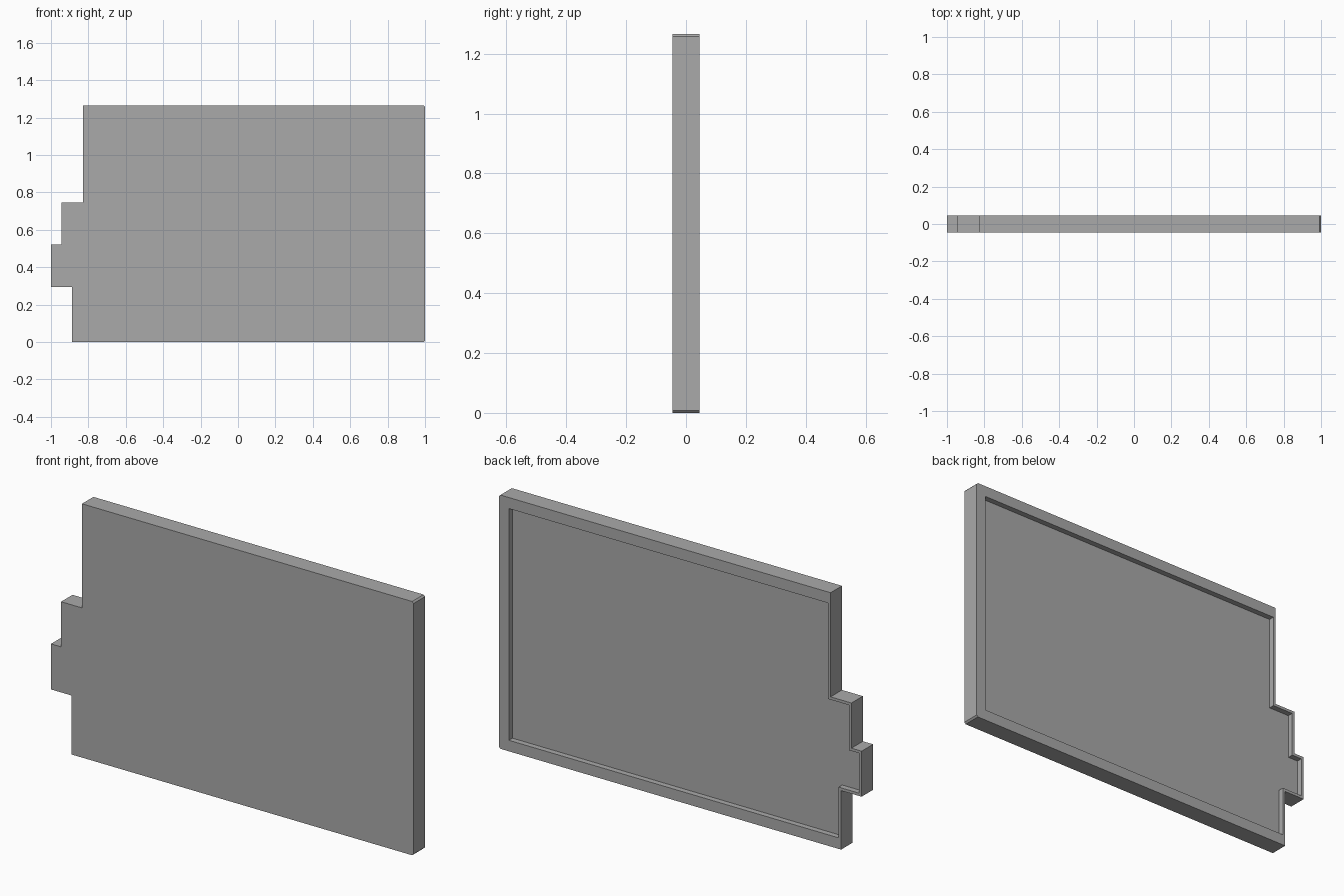
import bpy
import bmesh

cube = bpy.data.objects.get("Cube")
if cube:
    bpy.data.objects.remove(cube, do_unlink=True)

HALF = 0.045      # half thickness
DEPTH = 0.028     # depth of the back recess
WIDE = 0.055      # broad rim on the straight sides
THIN = 0.014      # narrow rim along the stepped side
CHAMFER = 0.008

# Stepped outline (x, z), with the rim inset (x, z) at each corner
corners = [
    ((1, 0), (-WIDE, WIDE)),
    ((1, 1.265), (-WIDE, -WIDE)),
    ((-0.829, 1.265), (THIN, -WIDE)),
    ((-0.829, 0.746), (THIN, -THIN)),
    ((-0.944, 0.746), (THIN, -THIN)),
    ((-0.944, 0.521), (THIN, -THIN)),
    ((-1, 0.521), (THIN, -THIN)),
    ((-1, 0.294), (THIN, THIN)),
    ((-0.887, 0.294), (THIN, THIN)),
    ((-0.887, 0), (THIN, WIDE)),
]
outer = [p for p, _ in corners]
inner = [(p[0] + d[0], p[1] + d[1]) for p, d in corners]

bm = bmesh.new()


def ring(points, y):
    return [bm.verts.new((x, y, z)) for x, z in points]


# Front face, side walls, back rim, recess walls and recess floor
rings = [ring(outer, -HALF), ring(outer, HALF),
         ring(inner, HALF), ring(inner, HALF - DEPTH)]
bm.faces.new(rings[0])
n = len(corners)
for a, b in zip(rings, rings[1:]):
    for i in range(n):
        j = (i + 1) % n
        bm.faces.new((a[i], a[j], b[j], b[i]))
bm.faces.new(rings[-1])

# Small chamfers on the two corners of the straight side
edges = [bm.edges.get((rings[0][i], rings[1][i])) for i in (0, 1)]
bmesh.ops.bevel(bm, geom=edges, offset=CHAMFER, segments=1, affect='EDGES')
bmesh.ops.recalc_face_normals(bm, faces=bm.faces)

mesh = bpy.data.meshes.new("stepped_panel")
bm.to_mesh(mesh)
bm.free()
panel = bpy.data.objects.new("stepped_panel", mesh)
bpy.context.collection.objects.link(panel)

# Plain grey
grey = bpy.data.materials.new("grey")
grey.use_nodes = True
colour = (0.4, 0.4, 0.4, 1)
grey.diffuse_color = colour
grey.node_tree.nodes["Principled BSDF"].inputs["Base Color"].default_value = colour
mesh.materials.append(grey)
